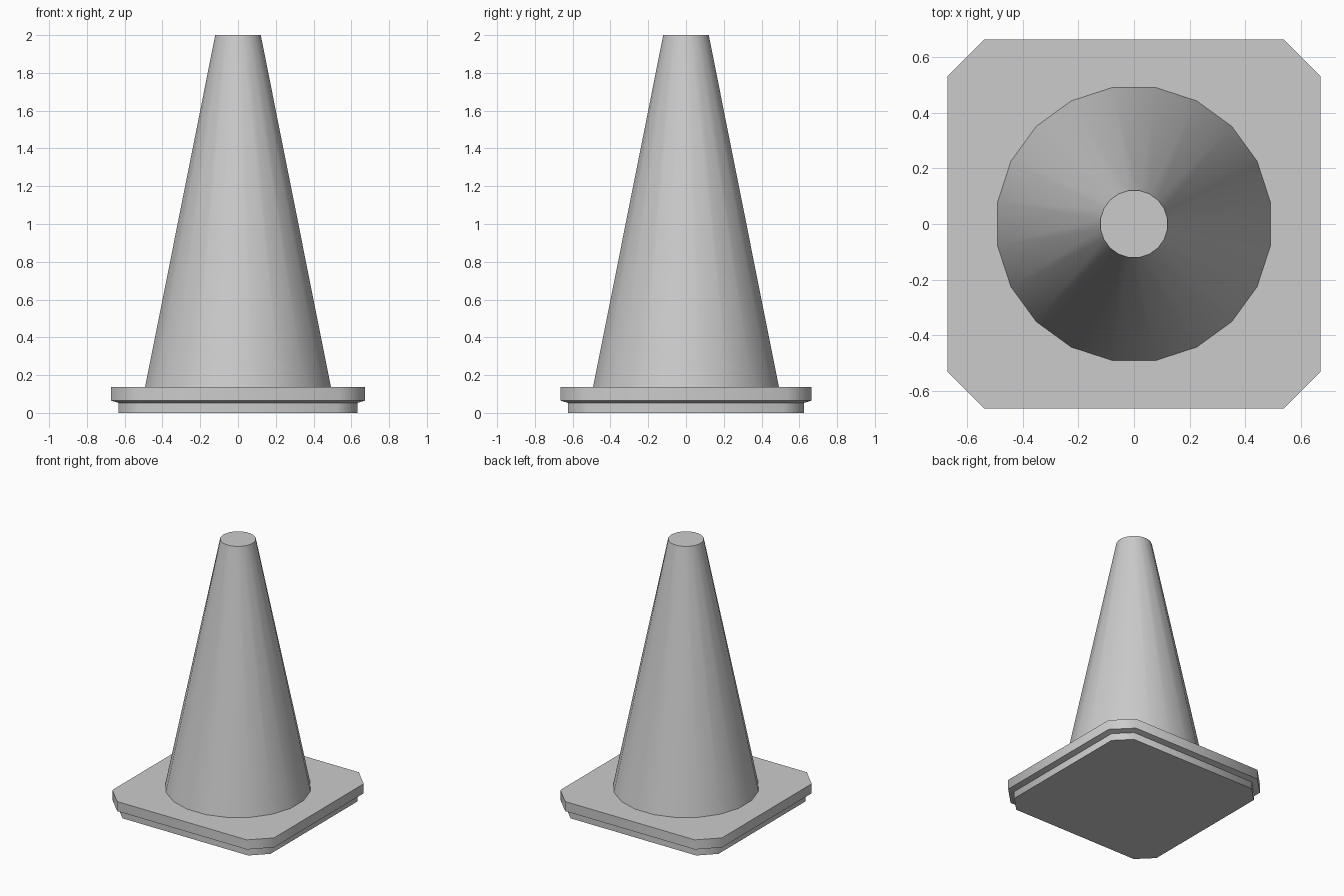
import bpy, bmesh, math

if "Cube" in bpy.data.objects:
    bpy.data.objects.remove(bpy.data.objects["Cube"])

SIDES = 20


def add_object(name, bm, angle):
    bmesh.ops.recalc_face_normals(bm, faces=bm.faces[:])
    mesh = bpy.data.meshes.new(name)
    bm.to_mesh(mesh)
    bm.free()
    obj = bpy.data.objects.new(name, mesh)
    bpy.context.collection.objects.link(obj)
    bpy.ops.object.select_all(action='DESELECT')
    obj.select_set(True)
    bpy.context.view_layer.objects.active = obj
    bpy.ops.object.shade_smooth_by_angle(angle=math.radians(angle))
    return obj


def cut_corner_ring(hx, hy, cut):
    """Rectangle outline with its four corners cut off, counter-clockwise."""
    ring = []
    for sx, sy in ((1, 1), (-1, 1), (-1, -1), (1, -1)):
        pair = [(sx * hx, sy * (hy - cut)), (sx * (hx - cut), sy * hy)]
        ring += pair if sx * sy > 0 else pair[::-1]
    return ring


# Base plate: stepped profile of (inset, height) lofted around the outline
bm = bmesh.new()
rings = []
for inset, z in ((0.04, 0), (0.04, 0.053), (0, 0.065), (0, 0.137)):
    outline = cut_corner_ring(0.672 - inset, 0.665 - inset,
                              0.133 - inset * (2 - math.sqrt(2)))
    rings.append([bm.verts.new((x, y, z)) for x, y in outline])
for low, high in zip(rings, rings[1:]):
    for i in range(8):
        j = (i + 1) % 8
        bm.faces.new((low[i], low[j], high[j], high[i]))
bm.faces.new(rings[0][::-1])
bm.faces.new(rings[-1])
add_object("base_plate", bm, 50)

# Tapered cone body with flat closed top
bm = bmesh.new()
bmesh.ops.create_cone(bm, cap_ends=True, segments=SIDES,
                      radius1=0.498, radius2=0.122, depth=2 - 0.137)
body = add_object("cone_body", bm, 40)
body.location.z = (2 + 0.137) / 2
body.rotation_euler.z = math.pi / SIDES
